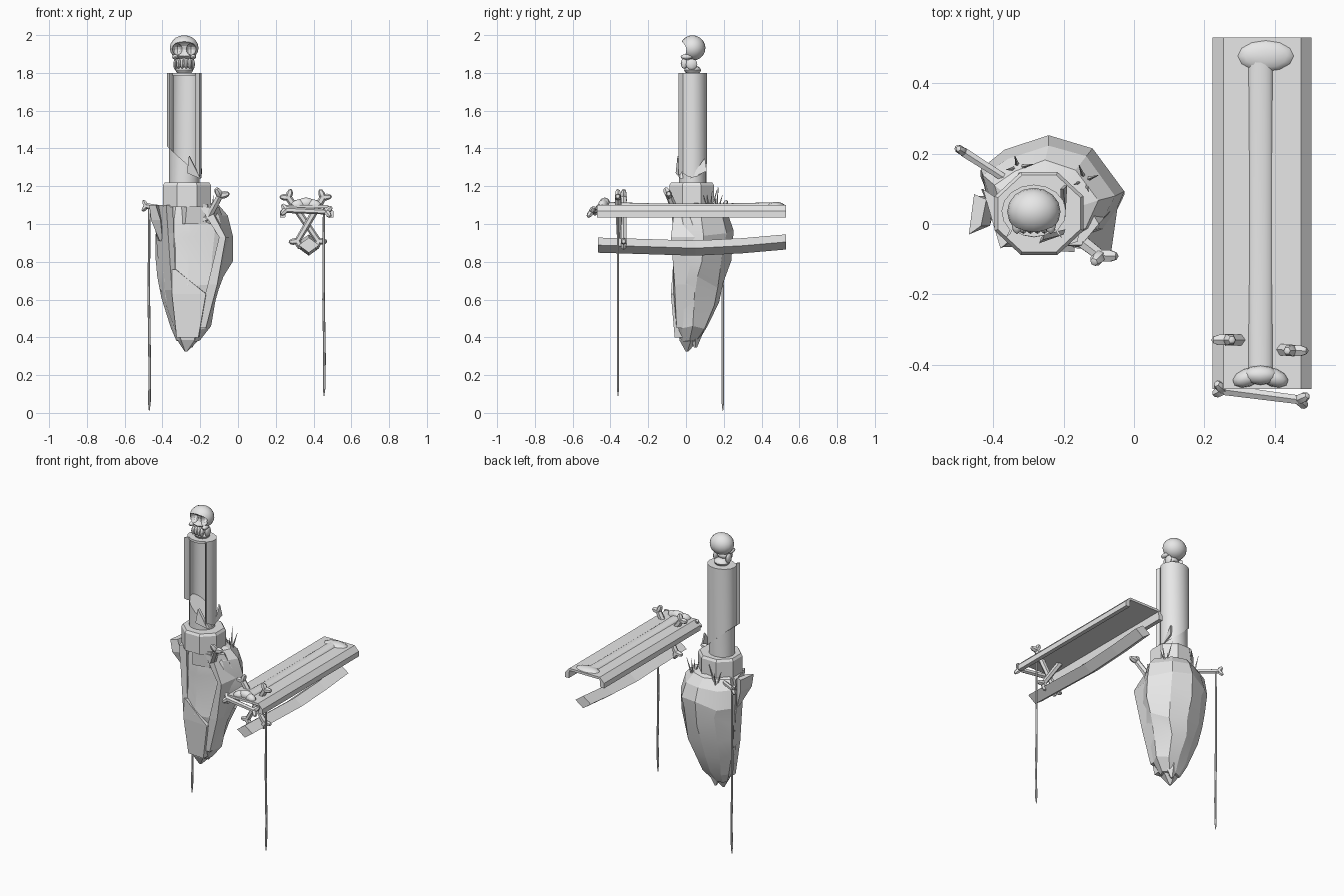
import bpy, bmesh, math, random
from mathutils import Vector, Matrix

if "Cube" in bpy.data.objects:
    bpy.data.objects.remove(bpy.data.objects["Cube"])
random.seed(4)

stone = bpy.data.materials.new("pale_grey")
stone.diffuse_color = (0.8, 0.8, 0.8, 1)
stone.use_nodes = True
stone.node_tree.nodes["Principled BSDF"].inputs["Base Color"].default_value = stone.diffuse_color


def finish(name, bm, smooth=None):
    bmesh.ops.recalc_face_normals(bm, faces=bm.faces)
    me = bpy.data.meshes.new(name)
    bm.to_mesh(me)
    bm.free()
    ob = bpy.data.objects.new(name, me)
    bpy.context.collection.objects.link(ob)
    me.materials.append(stone)
    if smooth:
        bpy.ops.object.select_all(action='DESELECT')
        ob.select_set(True)
        bpy.context.view_layer.objects.active = ob
        bpy.ops.object.shade_smooth_by_angle(angle=math.radians(smooth))
    return ob


def loft(name, rings, smooth=None):
    """Skin a list of equal-length point rings and cap both ends."""
    bm = bmesh.new()
    vs = [[bm.verts.new(p) for p in r] for r in rings]
    n = len(rings[0])
    for a, b in zip(vs, vs[1:]):
        for i in range(n):
            j = (i + 1) % n
            bm.faces.new((a[i], a[j], b[j], b[i]))
    bm.faces.new(vs[0])
    bm.faces.new(vs[-1])
    return finish(name, bm, smooth)


def circle(cx, cy, z, rx, ry, n, turn=0.0):
    return [(cx + rx * math.cos(2 * math.pi * i / n + turn),
             cy + ry * math.sin(2 * math.pi * i / n + turn), z) for i in range(n)]


def ball(bm, loc, size, seg=12, rings=8, turn=None):
    m = Matrix.Translation(loc) @ (turn or Matrix()) @ Matrix.Diagonal((*size, 1))
    bmesh.ops.create_uvsphere(bm, u_segments=seg, v_segments=rings, radius=1, matrix=m)


def bone(name, a, b, r, side):
    """Tapered shaft that forks into two angled knuckles at each end."""
    a, b = Vector(a), Vector(b)
    d = (b - a).normalized()
    side = Vector(side)
    side = (side - d * side.dot(d)).normalized()
    bm = bmesh.new()
    bmesh.ops.create_cone(bm, cap_ends=True, segments=6, radius1=r, radius2=r * 0.85,
                          depth=(b - a).length, matrix=Matrix.Translation((a + b) / 2)
                          @ d.to_track_quat('Z', 'Y').to_matrix().to_4x4())
    for end, s in ((a, -1), (b, 1)):
        for k in (-1, 1):
            lean = (side * k + d * s * 0.8).normalized()
            ball(bm, end + lean * r * 0.8, (r * 0.95, r * 0.95, r * 1.7), 6, 5,
                 lean.to_track_quat('Z', 'Y').to_matrix().to_4x4())
    return finish(name, bm, 35)


# --- floating rock: one irregular outline, scaled up the height ---
outline = [(-.24, .25), (-.12, .21), (-.03, .09), (-.08, -.02), (-.13, -.05), (-.25, -.06),
           (-.345, -.04), (-.41, .05), (-.44, .15), (-.36, .205)]
levels = [(.38, .30, -.27, .015, .004), (.45, .52, -.26, .03, .01), (.60, .73, -.265, .045, .03),
          (.70, .86, -.255, .06, .03), (.84, .98, -.25, .075, .03), (.95, 1.0, -.25, .08, .02),
          (1.04, .90, -.255, .073, .01), (1.10, .72, -.26, .06, 0), (1.115, .5, -.265, .045, 0)]
rings = []
for z, s, cx, cy, jit in levels:
    rings.append([(cx + s * (x + .25) + random.uniform(-jit, jit) * .4,
                   cy + s * (y - .08) + random.uniform(-jit, jit) * .4,
                   z + random.uniform(-jit, jit) * 1.3) for x, y in outline])
loft("floating_rock", rings, 14)
loft("rock_tip", [circle(-.27, .015, .44, .08, .07, 5, .3), circle(-.265, .01, .385, .06, .055, 5, .3),
                  circle(-.275, .005, .325, .008, .008, 5, .3)])
loft("rock_tip_back", [circle(-.25, .05, .44, .06, .05, 5), circle(-.25, .05, .345, .008, .008, 5)])


# --- broken slabs wrapping the rock: levels of z, four plan points ---
def slab(name, rows):
    loft(name, [[(x, y, z) for x, y in pts] for z, pts in rows])


slab("left_slab", [(1.10, ((-.43, .10), (-.38, -.07), (-.345, -.04), (-.37, .06))),
                   (.95, ((-.435, .10), (-.37, -.065), (-.34, -.045), (-.37, .06))),
                   (.65, ((-.41, .09), (-.35, -.065), (-.33, -.05), (-.36, .05))),
                   (.42, ((-.335, .04), (-.325, -.045), (-.30, -.04), (-.30, .03)))])
slab("left_wing", [(1.10, ((-.455, .085), (-.47, -.03), (-.435, -.005), (-.42, .07))),
                   (1.02, ((-.45, .08), (-.46, -.025), (-.41, -.005), (-.40, .07))),
                   (.91, ((-.425, .08), (-.415, .03), (-.40, .03), (-.39, .07)))])
slab("right_slab", [(1.09, ((-.13, .05), (-.20, -.06), (-.15, -.06), (-.10, .0))),
                    (.93, ((-.06, .09), (-.10, -.07), (-.065, -.08), (-.045, .06))),
                    (.68, ((-.12, .08), (-.16, -.07), (-.11, -.06), (-.095, .05))),
                    (.45, ((-.18, .05), (-.22, -.05), (-.17, -.05), (-.16, .03)))])
slab("lower_plate", [(.76, ((-.34, .02), (-.35, -.06), (-.33, -.07), (-.32, .02))),
                     (.63, ((-.34, .02), (-.35, -.065), (-.17, -.08), (-.16, .02))),
                     (.40, ((-.32, .02), (-.325, -.05), (-.21, -.06), (-.20, .02)))])
slab("front_shoulder", [(1.105, ((-.33, .02), (-.27, -.085), (-.16, -.05), (-.15, .03))),
                        (1.00, ((-.33, .02), (-.28, -.07), (-.17, -.05), (-.15, .03)))])

# --- pillar: collar, solid stump, and a hollow casing broken open at the front ---
PX, PY = -.285, .035
T = math.pi / 8
loft("collar", [circle(-.27, .03, z, r, r * .93, 8, T) for z, r in
                ((1.09, .137), (1.205, .137), (1.22, .127))], 25)


def break_z(x):
    return 1.33 - .9 * (x - PX)


stump = circle(PX, PY, 1.2, .080, .073, 16)
loft("pillar_stump", [stump, [(x, y, break_z(x)) for x, y, z in stump]], 35)
# open plan: front rim on each side, then round the back, outer wall then inner wall
arc = [math.radians(d) for d in range(-42, 223, 22)]
plan = [(PX + .092 * math.cos(a), PY + .077 * math.sin(a)) for a in arc]
plan = [(-.205, -.04)] + plan + [(-.365, -.04)]
inner = [(PX + (x - PX) * .83, max(-.04, PY + (y - PY) * .83)) for x, y in reversed(plan)]
plan += inner
loft("pillar_casing", [[(x, y, break_z(x)) for x, y in plan],
                       [(x, y, 1.80) for x, y in plan]], 35)
loft("pillar_cap", [circle(PX, PY, z, .085, .072, 16) for z in (1.785, 1.80)], 35)
loft("casing_shard", [[(-.26, -.045, 1.36), (-.20, -.03, 1.24), (-.27, -.055, 1.27)],
                      [(-.255, -.03, 1.36), (-.195, -.015, 1.24), (-.265, -.04, 1.27)]])
loft("side_shard", [[(-.21, .10, 1.35), (-.20, .11, 1.28), (-.205, .02, 1.24)],
                    [(-.20, .10, 1.35), (-.19, .11, 1.28), (-.195, .02, 1.24)]])

# --- skull: cranium with deep sockets, cheeks, jaw and teeth ---
bm = bmesh.new()
ball(bm, (PX, .035, 1.932), (.076, .068, .067), 16, 10)
skull = finish("skull", bm, 40)


def carve(name, spots):
    bm = bmesh.new()
    for loc, size in spots:
        ball(bm, loc, size, 12, 8)
    tool = finish(name, bm)
    tool.hide_render = True
    tool.hide_set(True)
    cut = skull.modifiers.new(name, 'BOOLEAN')
    cut.object = tool
    cut.solver = 'EXACT'


carve("face_cutter", [((PX, -.045, 1.925), (.12, .056, .045))])
carve("socket_cutter", [((PX + k * .036, -.01, 1.925), (.028, .05, .03)) for k in (-1, 1)])

bm = bmesh.new()
for k in (-1, 1):
    ball(bm, (PX + k * .048, .003, 1.885), (.016, .032, .014), 8, 6)
    ball(bm, (PX + k * .045, .03, 1.845), (.012, .03, .03), 8, 6)
for i in range(4):
    ball(bm, (PX - .03 + i * .02, -.010, 1.85), (.012, .018, .028), 8, 6)
ball(bm, (PX, .015, 1.855), (.042, .035, .028), 10, 6)
ball(bm, (PX, .035, 1.815), (.05, .045, .025), 10, 6)
finish("jaw_and_teeth", bm, 40)

# --- bridge deck: hollow channel with sloped shoulders ---
deck = [(.223, 1.035), (.223, 1.068), (.255, 1.10), (.475, 1.10), (.505, 1.068), (.505, 1.035),
        (.478, 1.035), (.475, 1.085), (.255, 1.085), (.250, 1.035)]
loft("bridge_deck", [[(x, y, z) for x, z in deck] for y in (-.47, .53)])

# --- long half bone set on the deck ---
loft("deck_bone_shaft", [[(.36 + .036 * math.cos(a), y, 1.093 + h * math.sin(a))
                          for a in (i * math.pi / 8 for i in range(9))]
                         for y, h in ((-.43, .024), (-.17, .016), (.2, .016), (.49, .022))], 40)
bm = bmesh.new()
ball(bm, (.375, .478, 1.092), (.085, .047, .025), 12, 8)
for k in (-1, 1):
    ball(bm, (.36 + k * .037, -.437, 1.10), (.044, .026, .03), 10, 8,
         Matrix.Rotation(-k * .35, 4, 'Z'))
ball(bm, (.36, -.43, 1.11), (.05, .028, .03), 10, 8)
for v in bm.verts:
    v.co.z = max(v.co.z, 1.088)
finish("deck_bone_ends", bm, 40)

# --- sagging diamond beam under the deck ---
loft("under_beam", [[(.375, y, z + .04), (.43, y, z), (.375, y, z - .04), (.32, y, z)]
                    for y, z in ((-.465, .888), (-.2, .88), (.05, .872), (.3, .885), (.53, .905))])

# --- small bones lashing the bridge and the rock ---
bone("cross_bone_left", (.267, -.33, 1.14), (.425, -.33, .91), .019, (1, 0, .6))
bone("cross_bone_right", (.45, -.36, 1.14), (.315, -.35, .91), .019, (1, 0, -.6))
bone("deck_front_bone", (.255, -.472, 1.075), (.468, -.50, 1.065), .017, (.1, .6, 1))
bone("rock_front_bone", (-.16, -.04, 1.03), (-.095, -.09, 1.15), .021, (1, .3, -.5))
bone("rock_back_bone", (-.485, .205, 1.095), (-.36, .125, 1.08), .015, (0, 0, 1))

# --- hanging cords ---
for name, x, y, lo in (("rock_cord", -.47, .195, .01), ("bridge_cord", .455, -.36, .09)):
    loft(name, [circle(x + dx, y, z, r, r, 6) for z, dx, r in
                ((lo, 0, .002), (lo + .04, .001, .007), (lo + .2, .003, .007), (.6, -.002, .007),
                 (1.09, 0, .006))])

# --- tufts of spikes on the rock shoulders ---
bm = bmesh.new()
for cx, cy in ((-.33, .16), (-.14, .125)):
    for i in range(4):
        a = i * 1.6 + cx * 9
        d = Vector((.3 * math.cos(a), .3 * math.sin(a), 1)).normalized()
        h = .12 + .02 * (i % 3)
        m = Matrix.Translation(Vector((cx, cy, 1.04)) + d * h / 2)
        bmesh.ops.create_cone(bm, cap_ends=True, segments=4, radius1=.008, radius2=.001, depth=h,
                              matrix=m @ d.to_track_quat('Z', 'Y').to_matrix().to_4x4())
finish("spike_tufts", bm)
